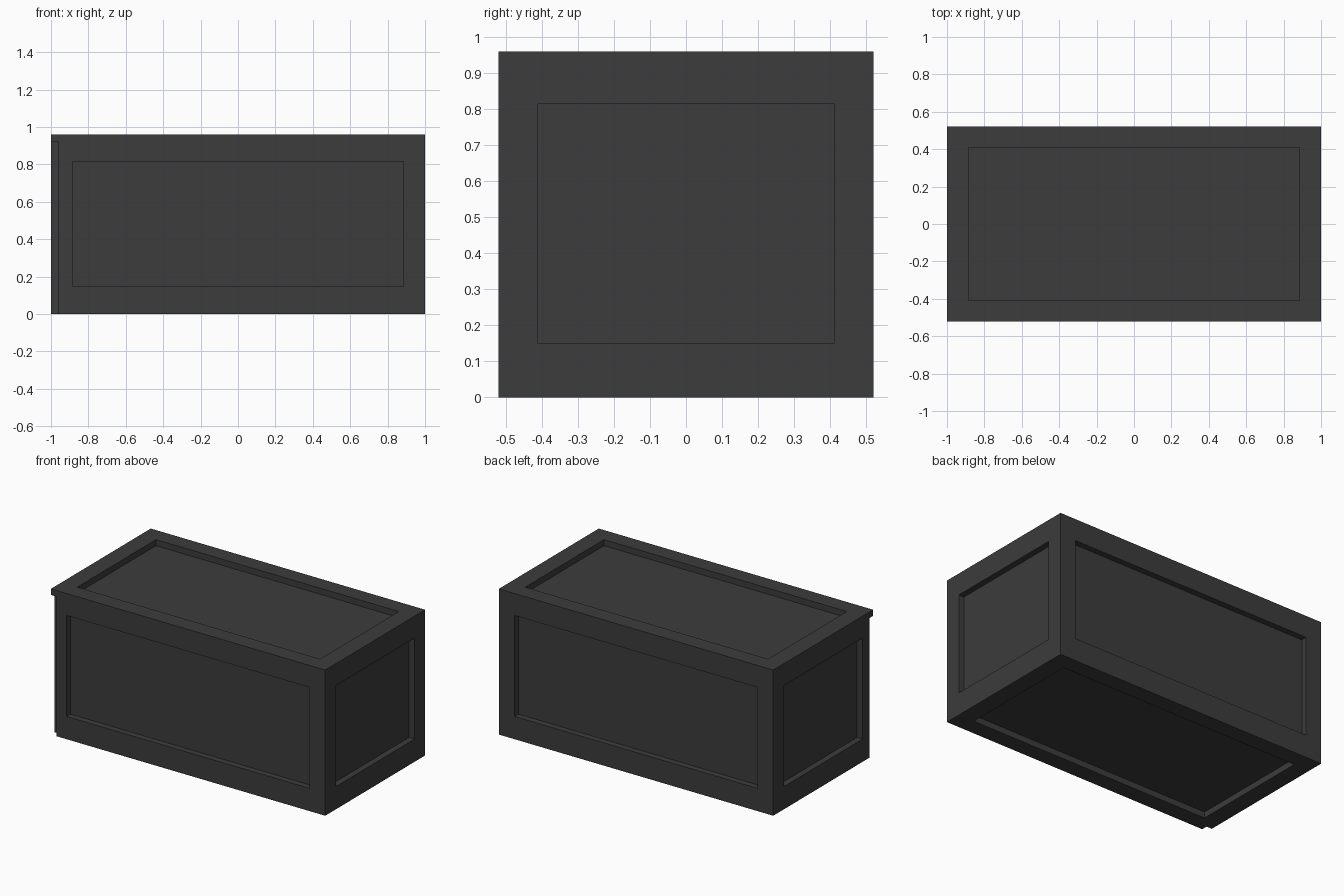
import bpy, bmesh

if "Cube" in bpy.data.objects:
    bpy.data.objects.remove(bpy.data.objects["Cube"])

T = 0.04                      # board thickness
X, Y, Z = 1.0, 0.52, 0.96     # outer half width, half depth, height

mat = bpy.data.materials.new("dark_grey")
mat.diffuse_color = (0.045, 0.045, 0.045, 1)
mat.use_nodes = True
mat.node_tree.nodes["Principled BSDF"].inputs["Base Color"].default_value = mat.diffuse_color


def finish(name, bm):
    bmesh.ops.recalc_face_normals(bm, faces=bm.faces)
    me = bpy.data.meshes.new(name)
    bm.to_mesh(me)
    bm.free()
    me.materials.append(mat)
    ob = bpy.data.objects.new(name, me)
    bpy.context.collection.objects.link(ob)


def frame(name, axis, lo, outer, hole):
    """Board of thickness T normal to axis with a rectangular window.
    outer and hole are (u0, u1, v0, v1) in the two remaining axes."""
    bm = bmesh.new()

    def ring(rect, depth):
        u0, u1, v0, v1 = rect
        verts = []
        for u, v in ((u0, v0), (u1, v0), (u1, v1), (u0, v1)):
            p = [u, v]
            p.insert(axis, depth)
            verts.append(bm.verts.new(p))
        return verts

    loops = [ring(outer, lo), ring(outer, lo + T), ring(hole, lo + T), ring(hole, lo)]
    for a, b in zip(loops, loops[1:] + loops[:1]):
        for i in range(4):
            j = (i + 1) % 4
            bm.faces.new((a[i], a[j], b[j], b[i]))
    finish(name, bm)


# Inner box forming the recessed panels
bm = bmesh.new()
bmesh.ops.create_cube(bm, size=1)
bmesh.ops.scale(bm, vec=(2 * (X - T), 2 * (Y - T), Z - 2 * T), verts=bm.verts)
bmesh.ops.translate(bm, vec=(0, 0, Z / 2), verts=bm.verts)
finish("inner_box", bm)

# Windows in the boards
hx, hy, z0, z1 = 0.885, 0.41, 0.15, 0.815
top = Z - T

# Lid and base boards
frame("lid_frame", 2, top, (-X, X, -Y, Y), (-hx, hx, -hy, hy))
frame("base_frame", 2, 0, (-X + T, X - T, -Y + T, Y - T), (-hx, hx, -hy, hy))

# Upright boards; the front left corner stays open below the lid
frame("front_frame", 1, -Y, (-X + T, X, 0, top), (-hx, hx, z0, z1))
frame("back_frame", 1, Y - T, (-X + T, X - T, 0, top), (-hx, hx, z0, z1))
frame("left_frame", 0, -X, (-Y + T, Y, 0, top), (-hy, hy, z0, z1))
frame("right_frame", 0, X - T, (-Y + T, Y, 0, top), (-hy, hy, z0, z1))
